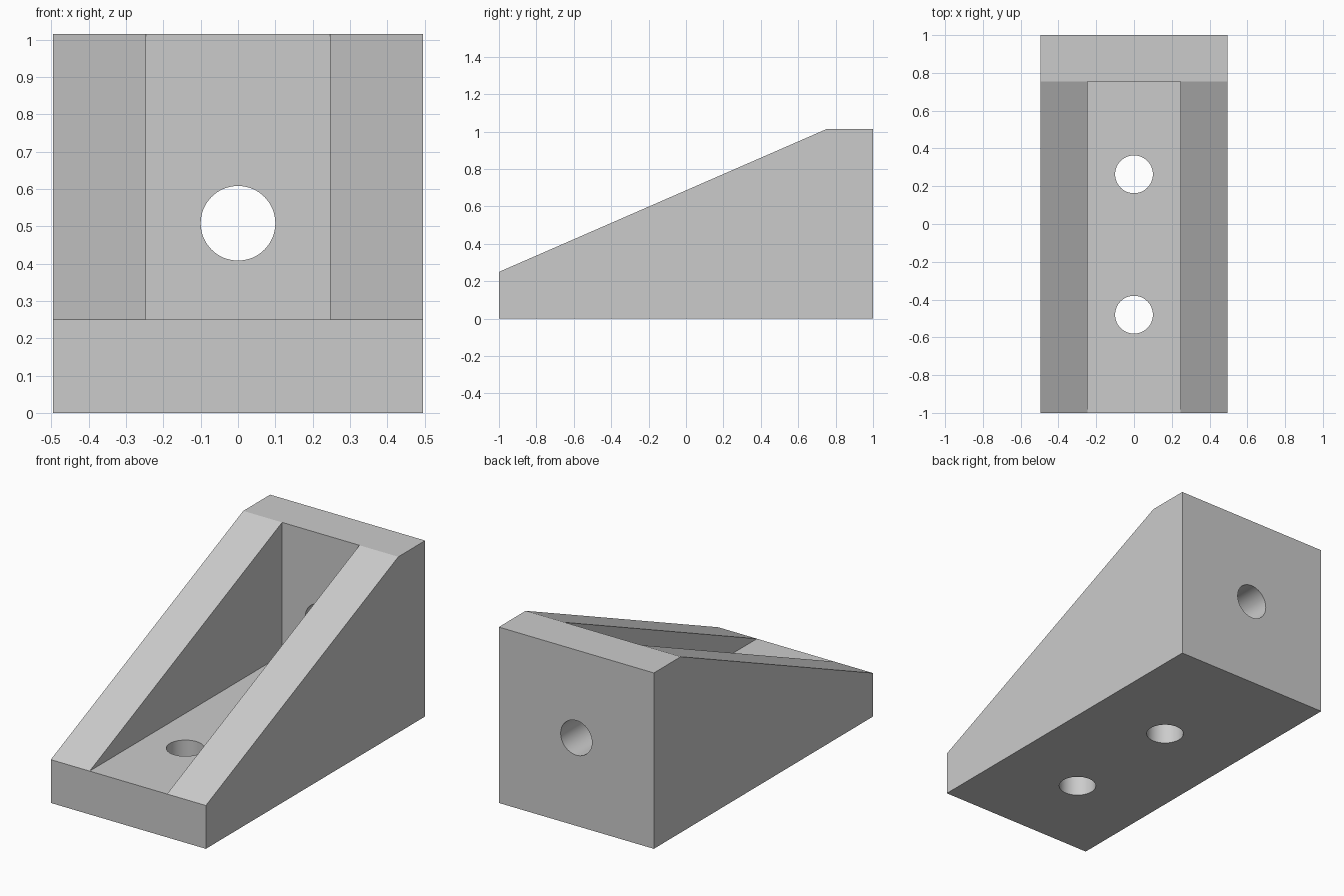
import bpy
import bmesh
from math import radians

if "Cube" in bpy.data.objects:
    bpy.data.objects.remove(bpy.data.objects["Cube"])

HALF_W, SLOT = 0.495, 0.247      # half widths of bracket and slot
FLOOR, WALL, TOP = 0.25, 0.755, 1.015
HOLE_R = 0.1

grey = bpy.data.materials.new("light_grey")
grey.use_nodes = True
colour = (0.6, 0.6, 0.6, 1)
grey.diffuse_color = colour
grey.node_tree.nodes["Principled BSDF"].inputs["Base Color"].default_value = colour


def prism(name, profile, half):
    """Extrude a (y, z) profile across x."""
    bm = bmesh.new()
    face = bm.faces.new([bm.verts.new((-half, y, z)) for y, z in profile])
    new = bmesh.ops.extrude_face_region(bm, geom=[face])["geom"]
    verts = [v for v in new if isinstance(v, bmesh.types.BMVert)]
    bmesh.ops.translate(bm, verts=verts, vec=(2 * half, 0, 0))
    bmesh.ops.recalc_face_normals(bm, faces=bm.faces)
    mesh = bpy.data.meshes.new(name)
    bm.to_mesh(mesh)
    bm.free()
    mesh.materials.append(grey)
    obj = bpy.data.objects.new(name, mesh)
    bpy.context.collection.objects.link(obj)
    return obj


def cut(target, cutter):
    """Subtract the cutter, then remove it."""
    mod = target.modifiers.new("cut", "BOOLEAN")
    mod.operation, mod.solver, mod.object = "DIFFERENCE", "EXACT", cutter
    bpy.ops.object.select_all(action="DESELECT")
    target.select_set(True)
    bpy.context.view_layer.objects.active = target
    bpy.ops.object.modifier_apply(modifier=mod.name)
    bpy.data.objects.remove(cutter)


# Solid wedge body
bracket = prism("corner_bracket",
                [(-1, 0), (1, 0), (1, TOP), (WALL, TOP), (-1, FLOOR)], HALF_W)

# Slot between the two gussets, open at the top and front
cut(bracket, prism("slot_cutter",
                   [(-1, FLOOR), (WALL, FLOOR), (WALL, 1.3), (-1, 1.3)], SLOT))

# Screw holes: two through the floor, one through the back wall
for location, tilt in [((0, -0.48, 0.12), 0), ((0, 0.263, 0.12), 0),
                       ((0, 0.88, 0.508), radians(90))]:
    bpy.ops.mesh.primitive_cylinder_add(vertices=64, radius=HOLE_R, depth=0.5,
                                        location=location, rotation=(tilt, 0, 0))
    cutter = bpy.context.object
    cutter.data.materials.append(grey)
    cut(bracket, cutter)

bpy.ops.object.shade_smooth_by_angle(angle=radians(20))
